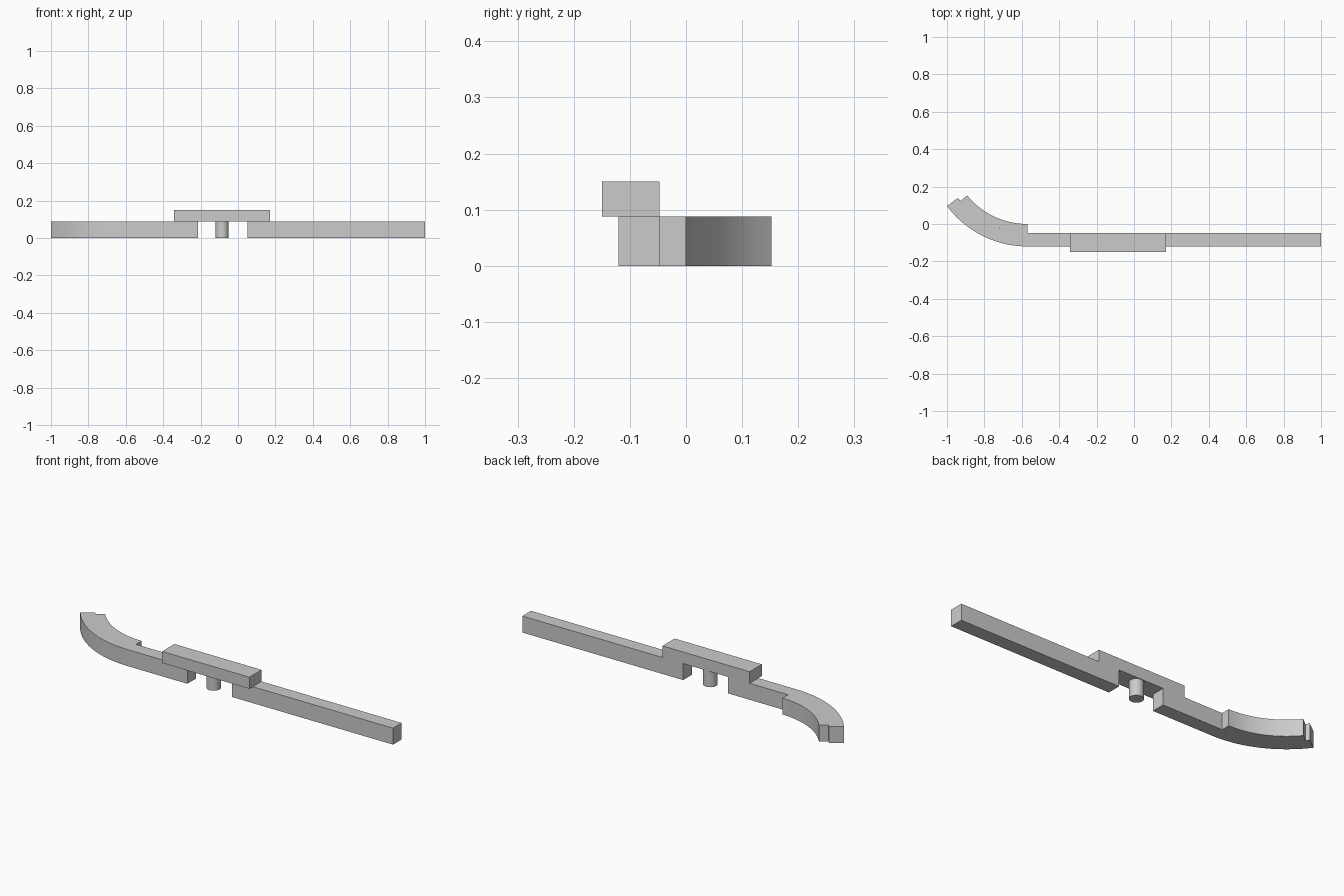
import bpy, bmesh, math

if "Cube" in bpy.data.objects:
    bpy.data.objects.remove(bpy.data.objects["Cube"])

RAIL_H = 0.088
FRONT, BACK = -0.12, -0.047       # rail faces
CX, CY = -0.57, 0.416             # centre of the curved end
R_OUT, R_MID, R_IN = CY - FRONT, CY - BACK, CY


def prism(name, outline, z0, z1):
    """Extrude a plan outline upward from z0 to z1."""
    bm = bmesh.new()
    face = bm.faces.new([bm.verts.new((x, y, z0)) for x, y in outline])
    top = bmesh.ops.extrude_face_region(bm, geom=[face])
    verts = [v for v in top["geom"] if isinstance(v, bmesh.types.BMVert)]
    bmesh.ops.translate(bm, verts=verts, vec=(0, 0, z1 - z0))
    bmesh.ops.recalc_face_normals(bm, faces=bm.faces)
    mesh = bpy.data.meshes.new(name)
    bm.to_mesh(mesh)
    bm.free()
    obj = bpy.data.objects.new(name, mesh)
    bpy.context.collection.objects.link(obj)
    bpy.context.view_layer.objects.active = obj
    bpy.ops.object.select_all(action='DESELECT')
    obj.select_set(True)
    bpy.ops.object.shade_smooth_by_angle(angle=math.radians(30))
    return obj


def rect(x0, x1, y0, y1):
    return [(x0, y0), (x1, y0), (x1, y1), (x0, y1)]


def arc(radius, end, n=20):
    """Points swinging left from the bottom of the circle."""
    angles = [math.radians(end) * i / n for i in range(n + 1)]
    return [(CX - radius * math.sin(a), CY - radius * math.cos(a)) for a in angles]


# straight rail on the right
prism("right_rail", rect(0.05, 1.0, FRONT, BACK), 0, RAIL_H)

# left rail: straight stub running into the curved end
prism("left_rail",
      [(-0.215, FRONT)] + arc(R_OUT, 53.3) + arc(R_MID, 53.3)[::-1] + [(-0.215, BACK)],
      0, RAIL_H)

# thickening strip along the inside of the curve, ending a little short
prism("curve_pad", arc(R_MID, 50.7) + arc(R_IN, 50.7)[::-1], 0, RAIL_H)

# raised bar bridging the gap
prism("bridge_bar", rect(-0.343, 0.172, -0.15, BACK), RAIL_H, 0.15)

# round pin under the bridge
pin = [(-0.085 + 0.035 * math.cos(math.tau * i / 32),
        -0.084 + 0.035 * math.sin(math.tau * i / 32)) for i in range(32)]
prism("pin", pin, 0, RAIL_H)
